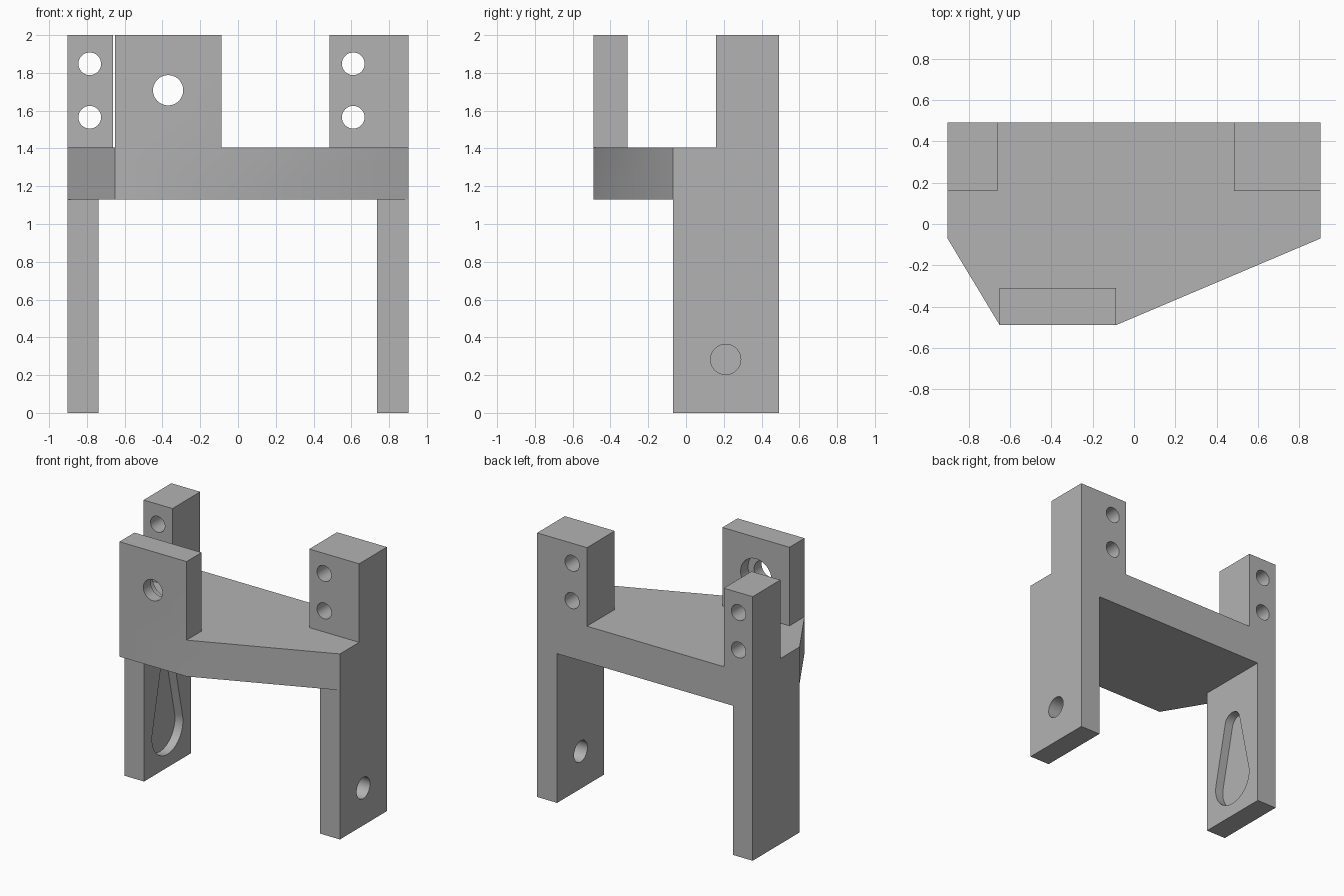
import bpy
import bmesh
from math import cos, sin, asin, pi
from mathutils import Vector

if "Cube" in bpy.data.objects:
    bpy.data.objects.remove(bpy.data.objects["Cube"], do_unlink=True)

grey = bpy.data.materials.new("plain grey")
grey.use_nodes = True
grey.diffuse_color = (0.45, 0.45, 0.45, 1)
grey.node_tree.nodes["Principled BSDF"].inputs["Base Color"].default_value = grey.diffuse_color


def prism(name, outline, depth):
    """Extrude a closed loop of 3D points along the depth vector."""
    bm = bmesh.new()
    face = bm.faces.new([bm.verts.new(p) for p in outline])
    grown = bmesh.ops.extrude_face_region(bm, geom=[face], use_keep_orig=True)
    moved = [v for v in grown["geom"] if isinstance(v, bmesh.types.BMVert)]
    bmesh.ops.translate(bm, verts=moved, vec=Vector(depth))
    bmesh.ops.recalc_face_normals(bm, faces=bm.faces)
    mesh = bpy.data.meshes.new(name)
    bm.to_mesh(mesh)
    bm.free()
    mesh.materials.append(grey)
    obj = bpy.data.objects.new(name, mesh)
    bpy.context.collection.objects.link(obj)
    return obj


def box(name, x, y, z):
    base = [(x[0], y[0], z[0]), (x[1], y[0], z[0]), (x[1], y[1], z[0]), (x[0], y[1], z[0])]
    return prism(name, base, (0, 0, z[1] - z[0]))


def arc(cx, cz, r, start, end, steps):
    angles = [start + (end - start) * i / steps for i in range(steps + 1)]
    return [(cx + r * cos(a), cz + r * sin(a)) for a in angles]


def combine(target, other, operation):
    """Apply a boolean and drop the helper."""
    mod = target.modifiers.new(other.name, 'BOOLEAN')
    mod.operation, mod.object, mod.solver = operation, other, 'EXACT'
    bpy.context.view_layer.objects.active = target
    bpy.ops.object.modifier_apply(modifier=mod.name)
    bpy.data.objects.remove(other, do_unlink=True)


def hole_y(x, z, r, y0, y1):
    loop = [(px, y0, pz) for px, pz in arc(x, z, r, 0, 2 * pi, 48)[:-1]]
    return prism("hole_cutter", loop, (0, y1 - y0, 0))


SIDE, BACK, FRONT, LEG_FRONT = 0.903, 0.492, -0.49, -0.07
DECK_LOW, DECK_TOP, TOP = 1.13, 1.405, 2.0
TAB = (-0.65, -0.088)

# Deck with slanted front corners
outline = [(-SIDE, BACK), (-SIDE, LEG_FRONT), (TAB[0], FRONT), (TAB[1], FRONT),
           (SIDE, LEG_FRONT), (SIDE, BACK)]
body = prism("bracket_body", [(x, y, DECK_LOW) for x, y in outline], (0, 0, DECK_TOP - DECK_LOW))

# Legs, rear posts and front tab
parts = [
    box("right_leg", (-SIDE, -0.738), (LEG_FRONT, BACK), (0, DECK_TOP)),
    box("left_leg", (0.735, SIDE), (LEG_FRONT, BACK), (0, DECK_TOP)),
    box("right_post", (-SIDE, -0.661), (0.16, BACK), (DECK_LOW, TOP)),
    box("left_post", (0.485, SIDE), (0.16, BACK), (DECK_LOW, TOP)),
    box("front_tab", TAB, (FRONT, -0.31), (DECK_LOW, TOP)),
]
for part in parts:
    combine(body, part, 'UNION')

# Paired bolt holes through the rear posts
for x in (-0.785, 0.61):
    for z in (1.565, 1.848):
        combine(body, hole_y(x, z, 0.06, 0.1, 0.6), 'DIFFERENCE')

# Front tab bore with a wider recess behind
combine(body, hole_y(-0.37, 1.708, 0.08, -0.6, -0.2), 'DIFFERENCE')
combine(body, hole_y(-0.37, 1.708, 0.13, -0.4, -0.2), 'DIFFERENCE')

# Round hole through the left leg
ring = arc(0.21, 0.283, 0.08, 0, 2 * pi, 48)[:-1]
combine(body, prism("leg_hole_cutter", [(0.6, y, z) for y, z in ring], (0.5, 0, 0)), 'DIFFERENCE')

# Blind teardrop pocket on the inside of the right leg
low, high, big, small = 0.285, 0.77, 0.185, 0.08
tilt = asin((big - small) / (high - low))
drop = arc(0.21, high, small, tilt, pi - tilt, 24) + arc(0.21, low, big, pi - tilt, 2 * pi + tilt, 40)
combine(body, prism("pocket_cutter", [(-0.805, y, z) for y, z in drop], (0.2, 0, 0)), 'DIFFERENCE')

# Smooth bores, crisp edges
bpy.ops.object.select_all(action='DESELECT')
body.select_set(True)
bpy.context.view_layer.objects.active = body
bpy.ops.object.shade_smooth_by_angle(angle=pi / 6)
